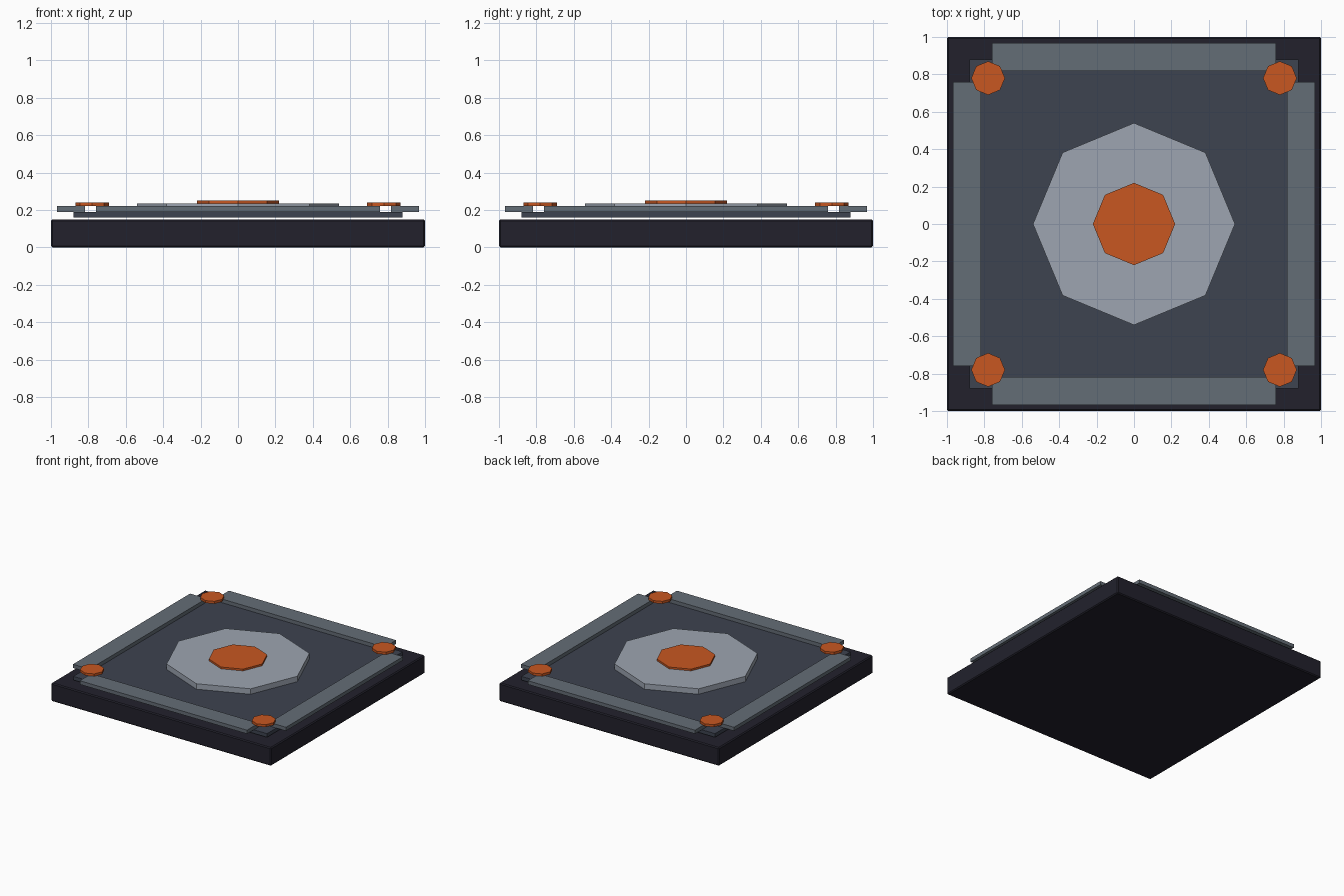
import bpy
from math import pi

cube = bpy.data.objects.get("Cube")
if cube:
    bpy.data.objects.remove(cube, do_unlink=True)


def material(name, rgb):
    linear = [((c / 255 + 0.055) / 1.055) ** 2.4 for c in rgb]
    mat = bpy.data.materials.new(name)
    mat.use_nodes = True
    mat.diffuse_color = (*linear, 1)
    mat.node_tree.nodes["Principled BSDF"].inputs["Base Color"].default_value = (*linear, 1)
    return mat


near_black = material("near_black", (34, 33, 44))
slate = material("dark_slate", (61, 67, 80))
steel = material("steel_grey", (100, 109, 118))
silver = material("light_grey", (157, 165, 177))
orange = material("burnt_orange", (200, 87, 33))


def finish(name, mat):
    obj = bpy.context.object
    obj.name = name
    obj.data.materials.append(mat)
    return obj


def box(name, mat, x, y, size_x, size_y, bottom, top):
    bpy.ops.mesh.primitive_cube_add(size=1, location=(x, y, (bottom + top) / 2))
    bpy.context.object.scale = (size_x, size_y, top - bottom)
    bpy.ops.object.transform_apply(location=False, rotation=False, scale=True)
    return finish(name, mat)


def octagon(name, mat, x, y, radius, bottom, top):
    bpy.ops.mesh.primitive_cylinder_add(vertices=8, radius=radius, depth=top - bottom,
                                        location=(x, y, (bottom + top) / 2))
    return finish(name, mat)


# Heavy base slab with a fine edge bevel
base = box("base_slab", near_black, 0, 0, 2, 2, 0, 0.15)
bevel = base.modifiers.new("edge_bevel", "BEVEL")
bevel.width = 0.008
bevel.segments = 1

# Raised deck panel
box("deck_panel", slate, 0, 0, 1.76, 1.76, 0.16, 0.19)

# Four edge rails and four corner bolts
for side, sign in (("front", -1), ("back", 1)):
    box(side + "_rail", steel, 0, sign * 0.893, 1.52, 0.15, 0.19, 0.22)
    for hand, sx in (("left", 1), ("right", -1)):
        octagon(side + "_" + hand + "_bolt", orange, sx * 0.78, sign * 0.78, 0.09, 0.22, 0.24)
for hand, sx in (("left", 1), ("right", -1)):
    box(hand + "_rail", steel, sx * 0.893, 0, 0.15, 1.52, 0.19, 0.22)

# Centre medallion
octagon("medallion_plate", silver, 0, 0, 0.54, 0.19, 0.235)
octagon("medallion_core", orange, 0, 0, 0.22, 0.235, 0.25)
